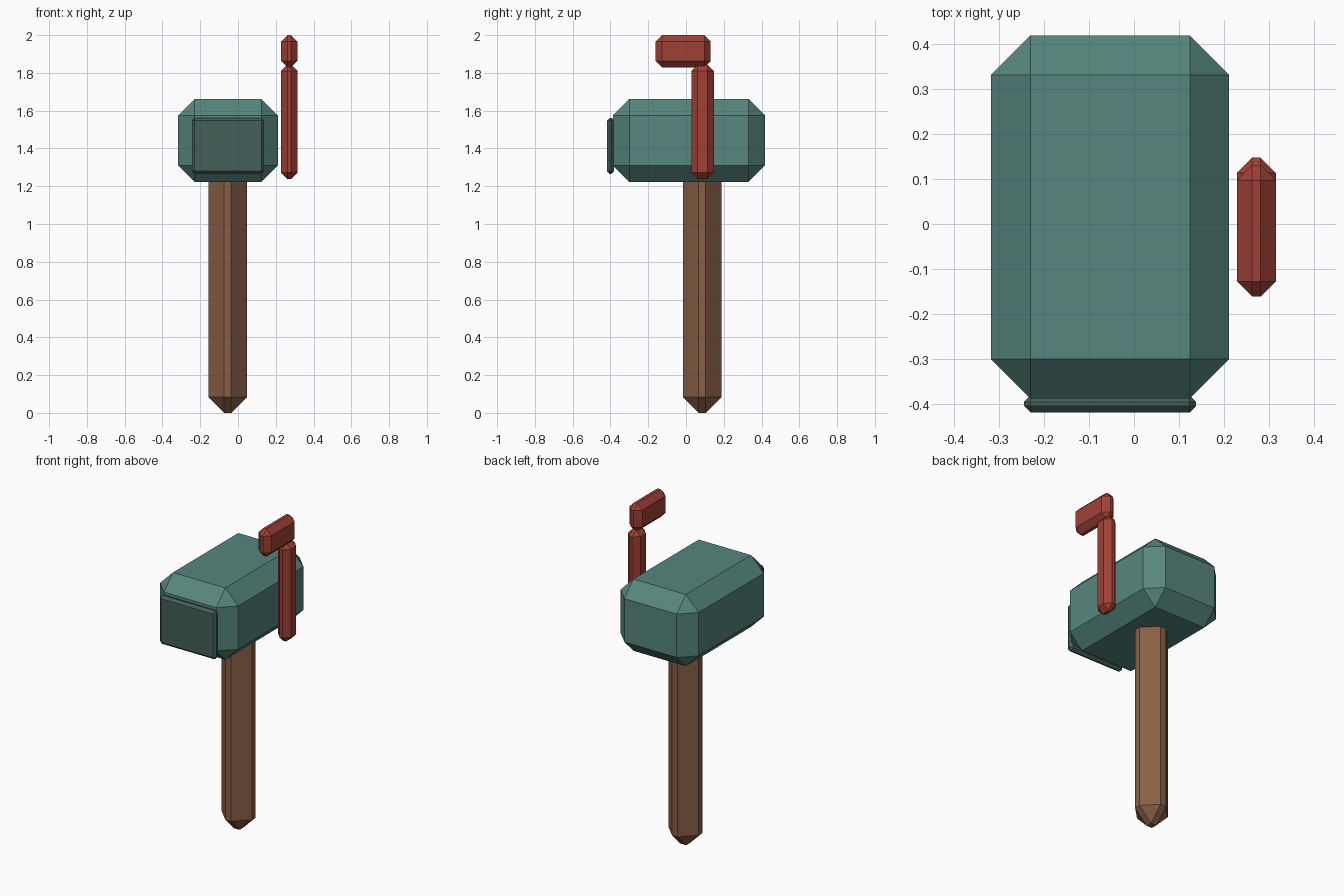
import bpy
import bmesh
from mathutils import Vector

default = bpy.data.objects.get("Cube")
if default:
    bpy.data.objects.remove(default, do_unlink=True)


def make_material(name, rgb):
    """Flat material from 0-255 sRGB values, stored as linear."""
    color = [((c / 255 + 0.055) / 1.055) ** 2.4 for c in rgb] + [1.0]
    mat = bpy.data.materials.new(name)
    mat.use_nodes = True
    mat.diffuse_color = color
    mat.node_tree.nodes["Principled BSDF"].inputs["Base Color"].default_value = color
    return mat


def chamfered_box(name, low, high, chamfer, mat):
    """Box between two corners with every edge cut by a flat chamfer."""
    low, high = Vector(low), Vector(high)
    center, size = (low + high) / 2, high - low
    bm = bmesh.new()
    bmesh.ops.create_cube(bm, size=1)
    bmesh.ops.scale(bm, vec=size, verts=bm.verts)
    bmesh.ops.bevel(bm, geom=bm.edges[:], offset=chamfer, offset_type='OFFSET',
                    segments=1, affect='EDGES', clamp_overlap=True)
    mesh = bpy.data.meshes.new(name)
    bm.to_mesh(mesh)
    bm.free()
    mesh.materials.append(mat)
    obj = bpy.data.objects.new(name, mesh)
    obj.location = center
    bpy.context.collection.objects.link(obj)
    return obj


green = make_material("box green", (86, 134, 125))
dark_green = make_material("door dark green", (69, 96, 90))
brown = make_material("post brown", (137, 95, 69))
red = make_material("flag red", (160, 65, 54))

# Wooden post, its top buried in the box
chamfered_box("post", (-0.157, -0.017, 0), (0.047, 0.187, 1.35), 0.083, brown)

# Box body and front door
chamfered_box("box_body", (-0.317, -0.387, 1.223), (0.211, 0.418, 1.662), 0.087, green)
chamfered_box("door", (-0.244, -0.418, 1.265), (0.138, -0.38, 1.562), 0.0145, dark_green)

# Signal flag beside the box
chamfered_box("flag_arm", (0.228, 0.028, 1.238), (0.315, 0.147, 1.845), 0.034, red)
chamfered_box("flag_head", (0.228, -0.161, 1.829), (0.315, 0.131, 2.0), 0.034, red)
